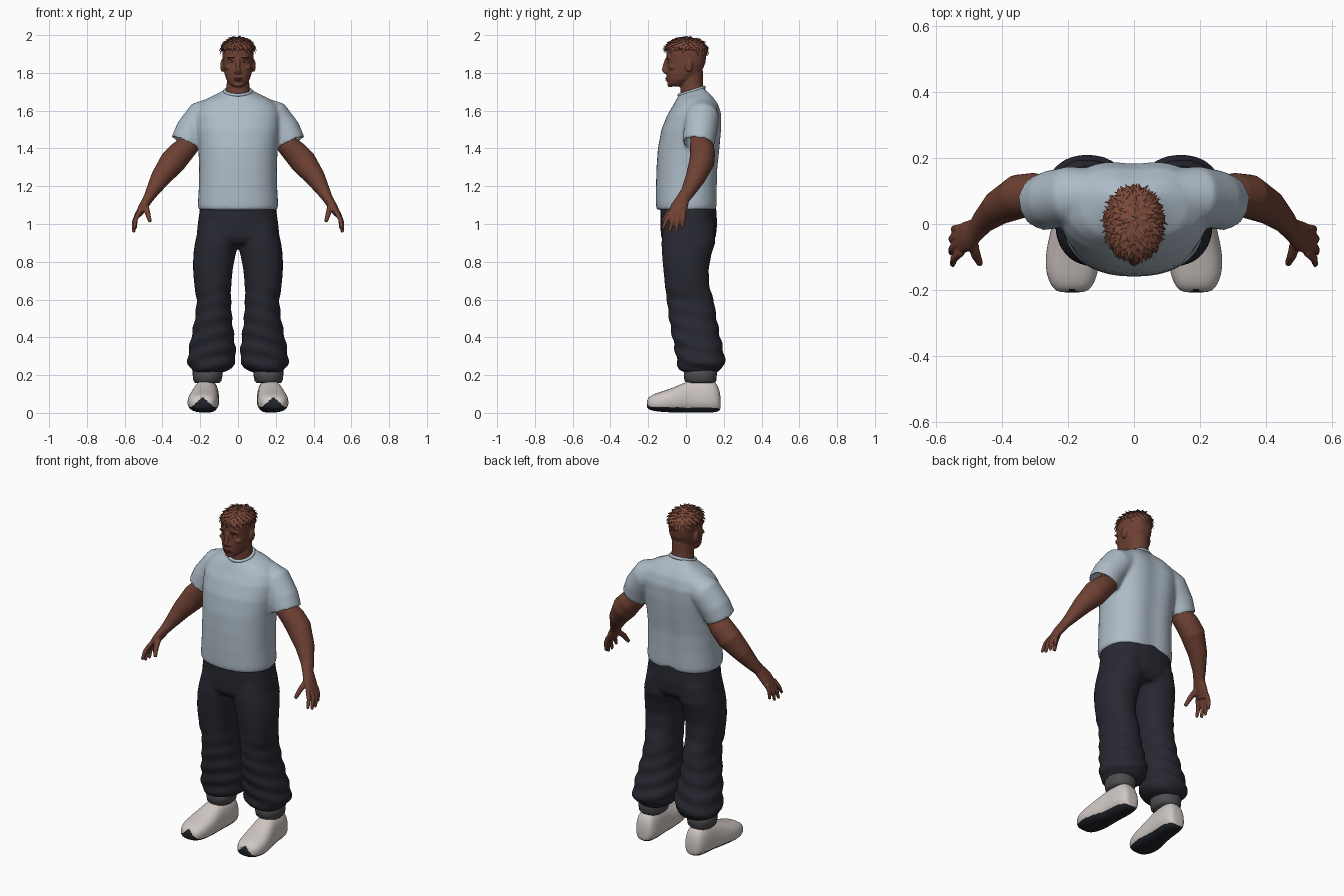
import bpy, bmesh, math, random
from mathutils import Vector, Matrix

if "Cube" in bpy.data.objects:
    bpy.data.objects.remove(bpy.data.objects["Cube"])
random.seed(4)


def mat(name, r, g, b):
    m = bpy.data.materials.new(name)
    m.diffuse_color = (r, g, b, 1)
    m.use_nodes = True
    m.node_tree.nodes["Principled BSDF"].inputs["Base Color"].default_value = m.diffuse_color
    return m


SKIN = mat("brown skin", .155, .052, .033)
HAIR = mat("auburn hair", .2, .068, .042)
SHIRT = mat("pale blue cotton", .42, .50, .57)
PANTS = mat("charcoal cloth", .021, .022, .031)
CUFF = mat("grey ribbing", .075, .075, .08)
SHOE = mat("off-white leather", .62, .57, .54)
SOLE = mat("black rubber", .015, .017, .022)
EYE = mat("eye white", .5, .48, .46)
DARK = mat("dark brow", .03, .012, .009)
LIP = mat("lip", .12, .036, .026)


def loft(bm, rings, e=2.2, n=28, mirror=False):
    """Skin a list of (centre, U, V) superellipse rings, optionally on both sides."""
    for s in ((1, -1) if mirror else (1,)):
        loops = []
        for c, u, v in rings:
            loop = []
            for i in range(n):
                a = 2 * math.pi * i / n
                ca, sa = math.cos(a), math.sin(a)
                p = c + u * math.copysign(abs(ca) ** (2 / e), ca) + v * math.copysign(abs(sa) ** (2 / e), sa)
                loop.append(bm.verts.new((p.x * s, p.y, p.z)))
            loops.append(loop)
        for a, b in zip(loops, loops[1:]):
            for i in range(n):
                bm.faces.new((a[i], a[(i + 1) % n], b[(i + 1) % n], b[i]))
        bm.faces.new(loops[0])
        bm.faces.new(loops[-1])


def level(z, x0, x1, y0, y1, tilt=0):
    """Horizontal ring given by its extents."""
    return (Vector(((x0 + x1) / 2, (y0 + y1) / 2, z)), Vector(((x1 - x0) / 2, 0, 0)),
            Vector((0, (y1 - y0) / 2, tilt)))


def tube(bm, pts, mirror=True, n=20, hollow=False):
    """Tube along (x, y, z, radius along y, other radius)."""
    P = [Vector(p[:3]) for p in pts]
    rings = []
    for i, p in enumerate(pts):
        t = (P[min(i + 1, len(P) - 1)] - P[max(i - 1, 0)]).normalized()
        u = (Vector((0, 1, 0)) - t * t.y).normalized()
        rings.append((P[i], u * p[3], t.cross(u) * p[-1]))
    if hollow:
        c, u, v = rings[-1]
        rings += [(c, u * .86, v * .86), (c - t * .05, u * .8, v * .8)]
    loft(bm, rings, 2, n, mirror)


def ball(bm, c, r, mirror=False):
    for s in ((1, -1) if mirror else (1,)):
        bmesh.ops.create_uvsphere(bm, u_segments=20, v_segments=12, radius=1,
                                  matrix=Matrix.Translation((c[0] * s, c[1], c[2])) @ Matrix.Diagonal((*r, 1)))


def finish(name, bm, mats, voxel=0, smooth=0, subsurf=0, shade=True):
    """Make the object, fuse or subdivide it, and bake the result."""
    bmesh.ops.recalc_face_normals(bm, faces=bm.faces[:])
    me = bpy.data.meshes.new(name)
    bm.to_mesh(me)
    bm.free()
    ob = bpy.data.objects.new(name, me)
    bpy.context.collection.objects.link(ob)
    if voxel:
        m = ob.modifiers.new("fuse", 'REMESH')
        m.mode, m.voxel_size = 'VOXEL', voxel
    if smooth:
        m = ob.modifiers.new("soften", 'SMOOTH')
        m.factor, m.iterations = .5, smooth
    if subsurf:
        ob.modifiers.new("round", 'SUBSURF').levels = subsurf
    if ob.modifiers:
        dg = bpy.context.evaluated_depsgraph_get()
        new = bpy.data.meshes.new_from_object(ob.evaluated_get(dg))
        ob.modifiers.clear()
        ob.data = new
    ob.data.materials.clear()
    for m in mats:
        ob.data.materials.append(m)
    for p in ob.data.polygons:
        p.use_smooth, p.material_index = shade, 0
    return ob


# Shirt: torso with two hollow-ended sleeves
bm = bmesh.new()
loft(bm, [level(z, -h, h, a, b, t) for z, h, a, b, t in (
    (1.075, .208, -.155, .168, 0), (1.10, .213, -.159, .173, 0), (1.2, .207, -.159, .174, 0),
    (1.3, .206, -.156, .177, 0), (1.4, .210, -.149, .188, 0), (1.5, .222, -.130, .196, 0),
    (1.58, .225, -.098, .197, 0), (1.63, .205, -.07, .18, .005), (1.665, .16, -.055, .15, .012),
    (1.69, .10, -.045, .12, .02), (1.705, .072, -.036, .10, .02))], 2.3, 40)
tube(bm, [(.10, .085, 1.60, .08), (.19, .085, 1.565, .09), (.245, .075, 1.49, .088),
          (.275, .065, 1.425, .085)], hollow=True, n=28)
shirt = finish("shirt", bm, [SHIRT], voxel=.009, smooth=6)
for v in shirt.data.vertices:  # hollow down the spine
    if v.co.y > .1:
        v.co.y -= .014 * math.exp(-(v.co.x / .07) ** 2)

# Collar
bpy.ops.mesh.primitive_torus_add(location=(0, .03, 1.703), rotation=(.3, 0, 0), major_radius=.069,
                                 minor_radius=.009, major_segments=40, minor_segments=10)
collar = bpy.context.object
collar.name = "collar"
collar.data.materials.append(SHIRT)
bpy.ops.object.shade_smooth()

# Trousers: hips with two baggy legs
bm = bmesh.new()
loft(bm, [level(z, -h, h, a, b) for z, h, a, b in (
    (1.11, .198, -.135, .158), (1.0, .213, -.134, .165), (.93, .22, -.132, .158), (.895, .2, -.11, .13))], 2.4, 40)
loft(bm, [level(*r) for r in (
    (1.0, .0, .205, -.12, .155), (.9, -.003, .228, -.13, .155), (.84, .012, .237, -.127, .135),
    (.76, .028, .238, -.12, .12), (.66, .037, .23, -.11, .125), (.6, .037, .218, -.102, .147),
    (.5, .032, .228, -.09, .162), (.4, .02, .248, -.072, .182), (.3, .01, .266, -.052, .205),
    (.26, .018, .268, -.048, .206), (.23, .045, .25, -.035, .19), (.215, .08, .235, 0, .16))],
    2.2, 32, mirror=True)
pants = finish("trousers", bm, [PANTS], voxel=.009, smooth=5)
for v in pants.data.vertices:  # soft cloth folds gathering at the ankle
    x, y, z = v.co
    k = max(0, min(1, (.75 - z) / .4)) * .004
    v.co += v.normal * k * math.sin(z * 75 + y * 14 + abs(x) * 20)

# Fly flap
bm = bmesh.new()
bmesh.ops.create_cube(bm, size=1, matrix=Matrix.Translation((-.004, -.131, 1.0)) @ Matrix.Diagonal((.035, .008, .14, 1)))
finish("fly_flap", bm, [PANTS], subsurf=2)

# Ribbed cuffs
bm = bmesh.new()
loft(bm, [level(*r) for r in (
    (.24, .08, .24, -.01, .165), (.2, .082, .24, -.012, .163), (.17, .088, .236, -.008, .16),
    (.158, .10, .226, .005, .15))], 2.2, 28, mirror=True)
finish("ankle_cuffs", bm, [CUFF])

# Shoes: lofted from toe to heel, soles coloured by direction and toe bumper by position
bm = bmesh.new()
rings = []
for y, x, w, zb, zt in (
        (-.208, .187, .035, .03, .062), (-.196, .187, .056, .016, .088), (-.155, .187, .075, .007, .106),
        (-.1, .185, .08, .003, .122), (-.05, .18, .077, .001, .142), (0, .175, .071, 0, .165),
        (.04, .17, .067, 0, .178), (.1, .166, .067, 0, .18), (.15, .164, .061, .002, .176),
        (.176, .163, .045, .008, .13), (.184, .163, .025, .025, .08)):
    rings.append((Vector((x, y, (zb + zt) / 2)), Vector((w, 0, 0)), Vector((0, 0, (zt - zb) / 2))))
loft(bm, rings, 2.7, 24, mirror=True)
for v in bm.verts:  # narrow towards the ankle
    s = math.copysign(.17, v.co.x)
    v.co.x = s + (v.co.x - s) * (1.05 - 1.6 * max(0, v.co.z - .06))
shoes = finish("shoes", bm, [SHOE, SOLE], subsurf=2)
for p in shoes.data.polygons:
    c = p.center
    bumper = c.y < -.15 and c.z < .085 - .9 * abs(abs(c.x) - .187)
    p.material_index = int((p.normal.z < -.5 and c.z < .035) or bumper)

# Arms with hands
bm = bmesh.new()
tube(bm, [(.2, .085, 1.51, .056), (.26, .083, 1.42, .062, .058), (.305, .088, 1.375, .067, .066),
          (.345, .084, 1.33, .067, .07), (.41, .05, 1.245, .053, .053), (.455, .01, 1.17, .038, .035),
          (.475, -.015, 1.135, .035, .027), (.503, -.036, 1.09, .046, .024), (.527, -.047, 1.05, .046, .018)])
for k, t in (((.523, -.085, 1.06), (.549, -.122, .98)), ((.53, -.06, 1.055), (.553, -.087, .963)),
             ((.533, -.036, 1.055), (.551, -.052, .963)), ((.528, -.013, 1.06), (.543, -.018, .982))):
    mid = [(a + b) / 2 for a, b in zip(k, t)]
    mid[0] += .008
    tube(bm, [(*k, .013), (*mid, .0125), (*t, .009)], n=10)
    ball(bm, t, (.009, .009, .009), True)
tube(bm, [(.492, -.045, 1.10, .018), (.478, -.095, 1.055, .015), (.465, -.122, 1.012, .01)], n=10)
finish("arms", bm, [SKIN], voxel=.005, smooth=3)

# Head and neck, with nose, brow, lips ridge and ears fused in
bm = bmesh.new()
loft(bm, [level(z, -h, h, a, b) for z, h, a, b in (
    (1.727, .026, -.086, -.03), (1.742, .046, -.096, .0), (1.765, .062, -.100, .04), (1.80, .073, -.102, .08),
    (1.85, .079, -.100, .102), (1.90, .083, -.104, .109), (1.94, .079, -.1, .105),
    (1.965, .06, -.075, .08), (1.98, .03, -.04, .045))], 2.25, 36)
tube(bm, [(0, .04, 1.64, .075, .08), (0, .035, 1.69, .064, .066), (0, .03, 1.74, .06), (0, .03, 1.81, .06)], False)
tube(bm, [(0, -.098, 1.875, .012, .011), (0, -.11, 1.84, .012, .011), (0, -.115, 1.81, .014, .014)], False)
ball(bm, (0, -.106, 1.805), (.021, .015, .011))
ball(bm, (0, -.093, 1.768), (.028, .014, .018))
ball(bm, (0, -.085, 1.738), (.026, .014, .014))
ball(bm, (.033, -.09, 1.879), (.026, .013, .009), True)
ball(bm, (.05, -.07, 1.83), (.02, .02, .014), True)
ball(bm, (.083, .016, 1.838), (.011, .021, .034), True)
finish("head", bm, [SKIN], voxel=.0045, smooth=3)

# Eyes, irises, eyebrows and lips
for name, m, c, r, both in (
        ("eyes", EYE, (.033, -.088, 1.86), (.014, .008, .006), True),
        ("irises", DARK, (.033, -.0935, 1.86), (.0055, .004, .0055), True),
        ("eyebrows", DARK, (.035, -.098, 1.882), (.021, .006, .0035), True),
        ("upper_lip", LIP, (0, -.103, 1.772), (.024, .006, .005), False),
        ("lower_lip", LIP, (0, -.102, 1.763), (.021, .007, .005), False)):
    bm = bmesh.new()
    ball(bm, c, r, both)
    finish(name, bm, [m])

# Hair: cropped cap covered with pointed tufts swept away from the crown
bm = bmesh.new()
rings = []
for h in (0, .25, .5, .75, .92, .99):
    k = math.sqrt(1 - h * h)
    rings.append(level(1.922 + .066 * h, -.086 * k, .086 * k, .002 - .109 * k, .002 + .109 * k))
loft(bm, rings, 2.1, 32)
finish("hair_cap", bm, [HAIR])
bm = bmesh.new()
N = 190
for i in range(N):
    h = 1 - 1.35 * (i + .5) / N
    a = i * 2.39996
    k = math.sqrt(1 - h * h)
    d = Vector((k * math.cos(a), k * math.sin(a), h))
    if h < .08 and d.y < .55:
        continue
    p = Vector((d.x * .084, .002 + d.y * .107, 1.922 + d.z * .064))
    nrm = Vector((d.x / .084, d.y / .107, d.z / .064)).normalized()
    flow = Vector((d.x, d.y - .25, -.5)) + Vector((random.uniform(-.3, .3), random.uniform(-.3, .3), 0))
    flow = (flow - nrm * flow.dot(nrm)).normalized()
    axis = (flow + nrm * random.uniform(.2, .5)).normalized()
    side = axis.cross(nrm).normalized()
    rot = Matrix((side, side.cross(axis) * -.5, axis)).transposed().to_4x4()
    L = random.uniform(.03, .042)
    bmesh.ops.create_cone(bm, cap_ends=True, segments=6, radius1=.012, radius2=.0005, depth=L,
                          matrix=Matrix.Translation(p + axis * L * .3) @ rot)
for v in bm.verts:
    v.co.z = min(v.co.z, 2.0)
finish("hair_tufts", bm, [HAIR], shade=False)
